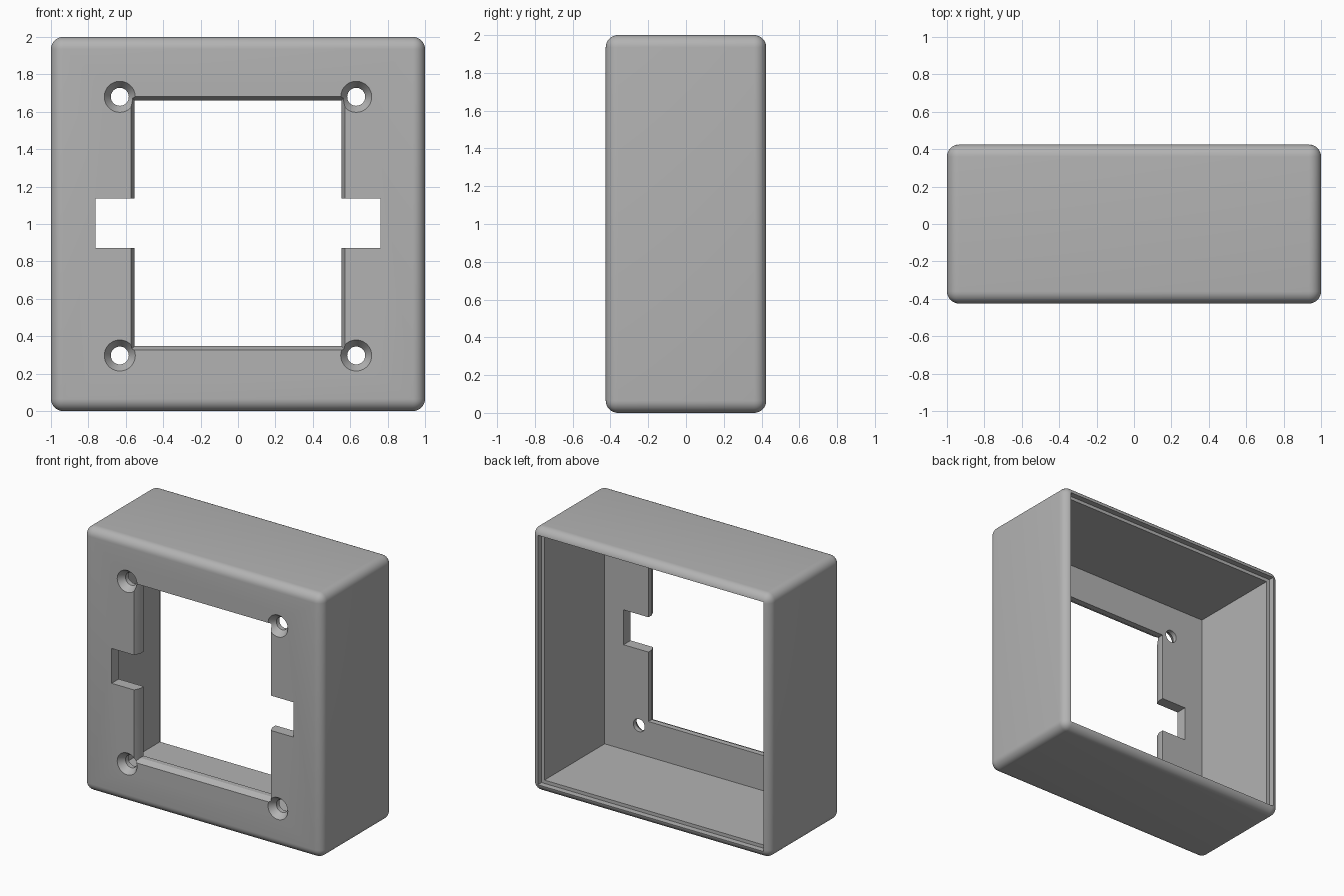
import bpy, bmesh, math
from mathutils import Matrix

old = bpy.data.objects.get("Cube")
if old:
    bpy.data.objects.remove(old, do_unlink=True)

FRONT, BACK, INNER = -0.425, 0.425, -0.34   # front face, rear rim, inside of the front wall

grey = bpy.data.materials.new("plain grey")
grey.use_nodes = True
colour = (0.45, 0.45, 0.45, 1)
grey.diffuse_color = colour
grey.node_tree.nodes["Principled BSDF"].inputs["Base Color"].default_value = colour


def add_object(name, bm):
    bmesh.ops.recalc_face_normals(bm, faces=bm.faces)
    mesh = bpy.data.meshes.new(name)
    bm.to_mesh(mesh)
    bm.free()
    mesh.materials.append(grey)
    obj = bpy.data.objects.new(name, mesh)
    bpy.context.collection.objects.link(obj)
    return obj


def box(name, half_x, y0, y1, z0, z1):
    bm = bmesh.new()
    size = Matrix.Diagonal((2 * half_x, y1 - y0, z1 - z0, 1))
    place = Matrix.Translation((0, (y0 + y1) / 2, (z0 + z1) / 2))
    bmesh.ops.create_cube(bm, size=1, matrix=place @ size)
    return add_object(name, bm)


def loft(name, rings):
    """Solid through matching rings of points, capped at both ends."""
    bm = bmesh.new()
    loops = [[bm.verts.new(p) for p in ring] for ring in rings]
    n = len(loops[0])
    for a, b in zip(loops, loops[1:]):
        for i in range(n):
            j = (i + 1) % n
            bm.faces.new((a[i], a[j], b[j], b[i]))
    bm.faces.new(loops[0])
    bm.faces.new(loops[-1])
    return add_object(name, bm)


def rect_ring(half_x, half_z, y):
    return [(sx * half_x, y, 1.004 + sz * half_z)
            for sx, sz in ((-1, -1), (1, -1), (1, 1), (-1, 1))]


def circle_ring(x, z, radius, y, sides=40):
    return [(x + radius * math.cos(i * math.tau / sides), y,
             z + radius * math.sin(i * math.tau / sides)) for i in range(sides)]


# Outer shell with rounded edges
housing = box("housing", 1, FRONT, BACK, 0, 2)
bevel = housing.modifiers.new("rounding", "BEVEL")
bevel.width = 0.065
bevel.segments = 8

# Hollow inside and the shallow step for a back plate
cutters = [
    box("cavity_cutter", 0.92, INNER, 0.6, 0.08, 1.92),
    box("back_step_cutter", 0.945, BACK - 0.045, 0.7, 0.055, 1.945),
]

# Window with a chamfered front edge, and the cross slot
cutters.append(loft("window_cutter", [
    rect_ring(0.573, 0.678, FRONT - 0.1), rect_ring(0.573, 0.678, FRONT),
    rect_ring(0.553, 0.657, FRONT + 0.045), rect_ring(0.553, 0.657, INNER + 0.1)]))
cutters.append(box("slot_cutter", 0.762, FRONT - 0.12, INNER + 0.12, 0.873, 1.137))

# Countersunk screw holes
for x in (-0.632, 0.632):
    for z in (0.297, 1.68):
        cutters.append(loft("screw_hole_cutter", [
            circle_ring(x, z, 0.083, FRONT - 0.08), circle_ring(x, z, 0.083, FRONT),
            circle_ring(x, z, 0.048, FRONT + 0.05), circle_ring(x, z, 0.048, INNER + 0.08)]))

for cutter in cutters:
    cutter.hide_render = True
    cut = housing.modifiers.new(cutter.name, "BOOLEAN")
    cut.operation = "DIFFERENCE"
    cut.solver = "EXACT"
    cut.object = cutter

# Bake the cuts, then remove the cutters
bpy.ops.object.select_all(action="DESELECT")
bpy.context.view_layer.objects.active = housing
housing.select_set(True)
for name in [m.name for m in housing.modifiers]:
    bpy.ops.object.modifier_apply(modifier=name)
for cutter in cutters:
    bpy.data.objects.remove(cutter, do_unlink=True)

bpy.ops.object.shade_smooth_by_angle(angle=math.radians(25))
